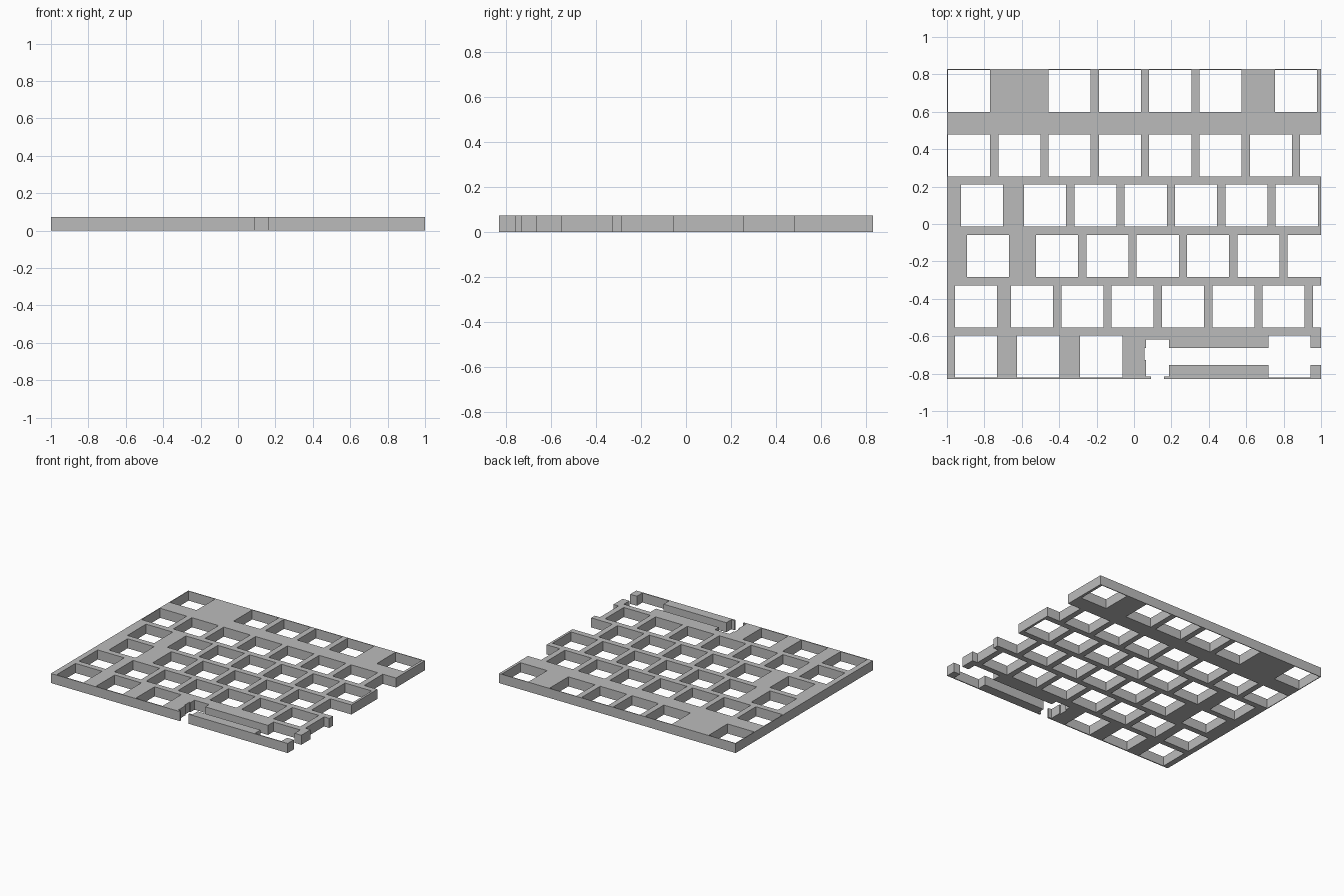
import bpy
import bmesh

if "Cube" in bpy.data.objects:
    bpy.data.objects.remove(bpy.data.objects["Cube"])

HALF_X, HALF_Y, THICK = 1.0, 0.829, 0.073
PITCH, HALF_KEY = 0.269, 0.1125

# Openings as (x0, x1, y0, y1)
holes = []


def key(x, y):
    holes.append((x - HALF_KEY, x + HALF_KEY, y - HALF_KEY, y + HALF_KEY))


def key_row(y, singles, start, count):
    """Odd-width keys at given centres, then an evenly pitched run."""
    for x in singles:
        key(x, y)
    for i in range(count):
        key(start + i * PITCH, y)


# Switch rows from back to front
row = [0.367 - i * PITCH for i in range(5)]
key_row(0.711, [-0.882, 0.867], -0.344, 4)
key_row(row[0], [], -0.882, 8)
key_row(row[1], [-0.812], -0.475, 6)
key_row(row[2], [-0.78], -0.411, 6)
key_row(row[3], [-0.844], -0.545, 7)
key_row(row[4], [-0.844, -0.512, -0.175, 0.831], 0, 0)

# Wide-key stabiliser: pocket, side notch, wire foot and channel
holes += [
    (0.065, 0.188, -0.815, -0.617),
    (0.055, 0.075, -0.728, -0.664),
    (0.09, 0.16, -HALF_Y, -0.8),
    (0.188, HALF_X, -0.755, -0.664),
]


def cut_lines(lo, hi, half):
    """Sorted unique cut positions across the plate."""
    inner = {round(h[k], 4) for h in holes for k in (lo, hi)}
    return sorted({v for v in inner if abs(v) < half} | {-half, half})


def is_open(x, y):
    return any(a < x < b and c < y < d for a, b, c, d in holes)


# Plate sheet: keep only the cells outside every opening
bm = bmesh.new()
xs, ys = cut_lines(0, 1, HALF_X), cut_lines(2, 3, HALF_Y)
for x0, x1 in zip(xs, xs[1:]):
    for y0, y1 in zip(ys, ys[1:]):
        if not is_open((x0 + x1) / 2, (y0 + y1) / 2):
            corners = ((x0, y0), (x1, y0), (x1, y1), (x0, y1))
            bm.faces.new([bm.verts.new((x, y, 0)) for x, y in corners])
bmesh.ops.remove_doubles(bm, verts=bm.verts, dist=0.0001)

# Thickness
solid = bmesh.ops.extrude_face_region(bm, geom=bm.faces[:], use_keep_orig=True)
top = [v for v in solid["geom"] if isinstance(v, bmesh.types.BMVert)]
bmesh.ops.translate(bm, verts=top, vec=(0, 0, THICK))
bmesh.ops.recalc_face_normals(bm, faces=bm.faces)

mesh = bpy.data.meshes.new("switch_plate")
bm.to_mesh(mesh)
bm.free()
plate = bpy.data.objects.new("switch_plate", mesh)
bpy.context.scene.collection.objects.link(plate)

# Plain grey material
grey = bpy.data.materials.new("plain grey")
grey.use_nodes = True
colour = (0.5, 0.5, 0.5, 1)
grey.diffuse_color = colour
grey.node_tree.nodes["Principled BSDF"].inputs["Base Color"].default_value = colour
mesh.materials.append(grey)
